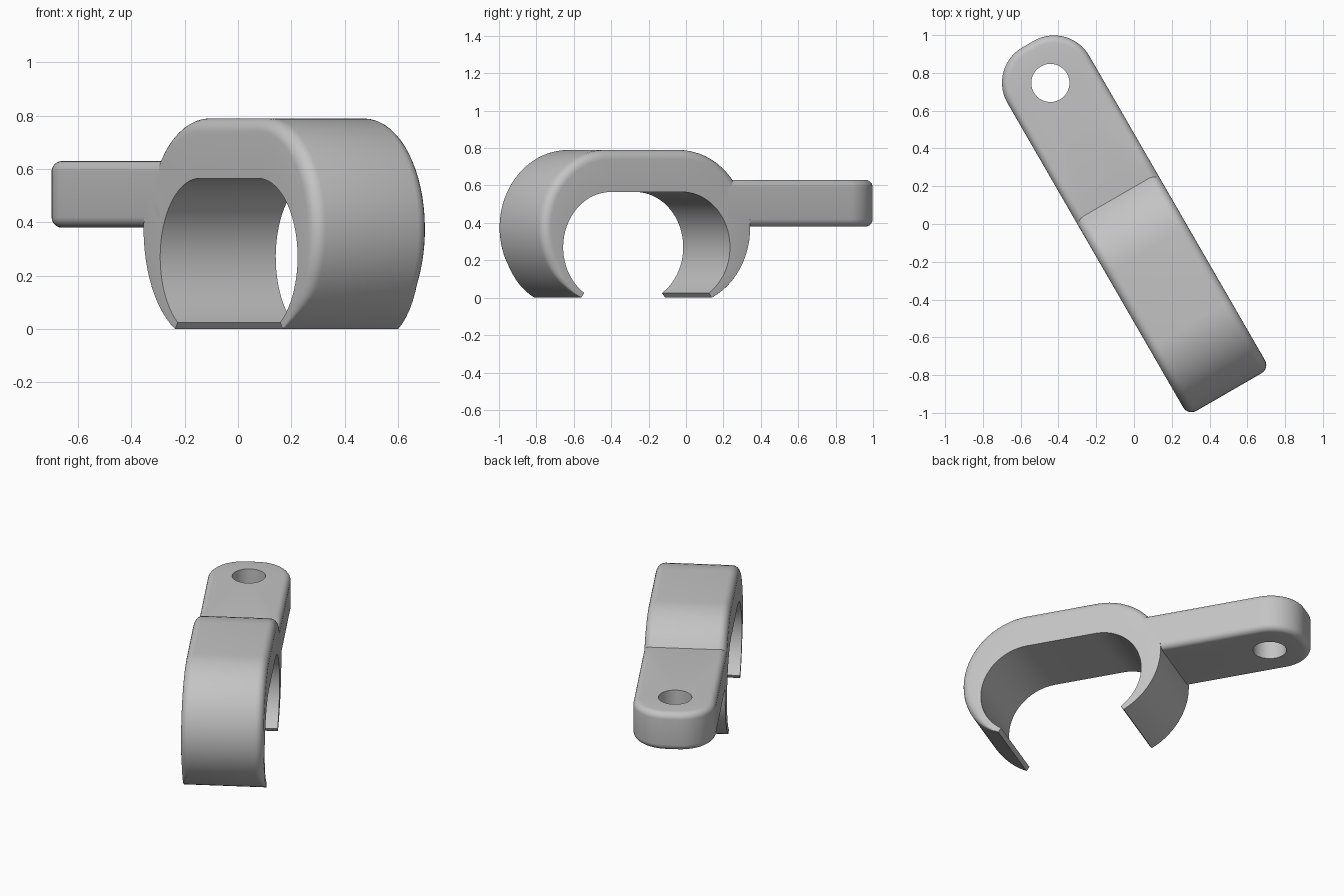
import bpy, bmesh
from math import sin, cos, tan, atan2, asin, pi, radians, hypot
from mathutils import Matrix

if "Cube" in bpy.data.objects:
    bpy.data.objects.remove(bpy.data.objects["Cube"], do_unlink=True)

HALF = 0.25        # half width of clamp and arm
MID = 0.382        # centre of the clamp along its length
STEPS = 6          # fillet segments

grey = bpy.data.materials.new("plain_grey")
grey.use_nodes = True
colour = (0.55, 0.55, 0.55, 1)
grey.diffuse_color = colour
grey.node_tree.nodes["Principled BSDF"].inputs["Base Color"].default_value = colour

# Parts are built along local x, then turned to stand diagonally
PLACE = Matrix.Rotation(radians(-60), 4, "Z") @ Matrix.Translation((0, -0.01, 0))


def loft(name, rings, closed):
    """Skin a list of closed cross-sections, joined in a loop or capped."""
    bm = bmesh.new()
    rows = [[bm.verts.new(p) for p in ring] for ring in rings]
    n = len(rows[0])
    for i in range(len(rows) if closed else len(rows) - 1):
        a, b = rows[i], rows[(i + 1) % len(rows)]
        for j in range(n):
            k = (j + 1) % n
            bm.faces.new((a[j], a[k], b[k], b[j]))
    if not closed:
        bm.faces.new(rows[0])
        bm.faces.new(rows[-1])
    bmesh.ops.recalc_face_normals(bm, faces=bm.faces)
    bm.transform(PLACE)
    mesh = bpy.data.meshes.new(name)
    bm.to_mesh(mesh)
    bm.free()
    mesh.materials.append(grey)
    obj = bpy.data.objects.new(name, mesh)
    bpy.context.collection.objects.link(obj)
    bpy.ops.object.select_all(action="DESELECT")
    obj.select_set(True)
    bpy.context.view_layer.objects.active = obj
    bpy.ops.object.shade_smooth_by_angle(angle=radians(32))


def arch(offset, radius, centre_z, low_z, count=28):
    """Open slot-shaped arch: (x, z, normal x, normal z), front tip to back tip."""
    start = -asin((centre_z - low_z) / radius)
    half = []
    for i in range(count + 1):
        a = start + (pi / 2 - start) * i / count
        half.append((offset + radius * cos(a), centre_z + radius * sin(a), cos(a), sin(a)))
    back = [(-x, z, -nx, nz) for x, z, nx, nz in reversed(half)]
    return [(MID + x, z, nx, nz) for x, z, nx, nz in half + back]


def ramp(z, low, high):
    return min(1, max(0.02, (z - low) / (high - low)))


# Clamp: rounded outer shell, sharp inner opening
rings = []
for outer, inner in zip(arch(0.225, 0.415, 0.375, 0), arch(0.22, 0.295, 0.27, 0.025)):
    x, z, nx, nz = outer
    f = 0.05 * (ramp(z, 0, 0.15) if x > MID else ramp(z, 0.5, 0.6))
    edge = []
    for i in range(STEPS + 1):
        a = pi / 2 * i / STEPS
        inset = f * (1 - sin(a))
        edge.append((x - nx * inset, HALF - f * (1 - cos(a)), z - nz * inset))
    far = [(px, -py, pz) for px, py, pz in reversed(edge)]
    ring = [(inner[0], HALF, inner[1])] + edge + far + [(inner[0], -HALF, inner[1])]
    rings.append(ring)
loft("clamp", rings, False)

# Arm: round-ended bar with a through hole
HOLE_X, HOLE_R = -0.868, 0.101
ROOT, TIP, CORNER = -0.12, -1.105, 0.215
ARM_LOW, ARM_HIGH, FILLET = 0.38, 0.63, 0.04


def arm_outline(inset):
    h = HALF - inset
    side = [(ROOT - inset, h * t / 3) for t in range(4)]
    side += [(HOLE_X + HALF / tan(radians(d)), h) for d in range(25, 90, 8)]
    for i in range(17):
        a = pi / 2 + pi / 2 * i / 16
        r = CORNER - inset
        side.append((TIP + CORNER + r * cos(a), HALF - CORNER + r * sin(a)))
    return side + [(x, -y) for x, y in reversed(side[1:])]


levels = []
for top in (True, False):
    part = []
    for i in range(STEPS + 1):
        a = pi / 2 * i / STEPS
        drop = FILLET * (1 - cos(a))
        z = ARM_HIGH - drop if top else ARM_LOW + drop
        part.append((arm_outline(FILLET * (1 - sin(a))), z))
    levels += part if top else part[::-1]

rings = []
for i, (x, y) in enumerate(arm_outline(0)):
    dx = x - HOLE_X
    s = HOLE_R / hypot(dx, y)
    hx, hy = HOLE_X + dx * s, y * s
    ring = [(hx, hy, ARM_HIGH)]
    ring += [(line[i][0], line[i][1], z) for line, z in levels]
    ring.append((hx, hy, ARM_LOW))
    rings.append(ring)
loft("arm_with_hole", rings, True)
